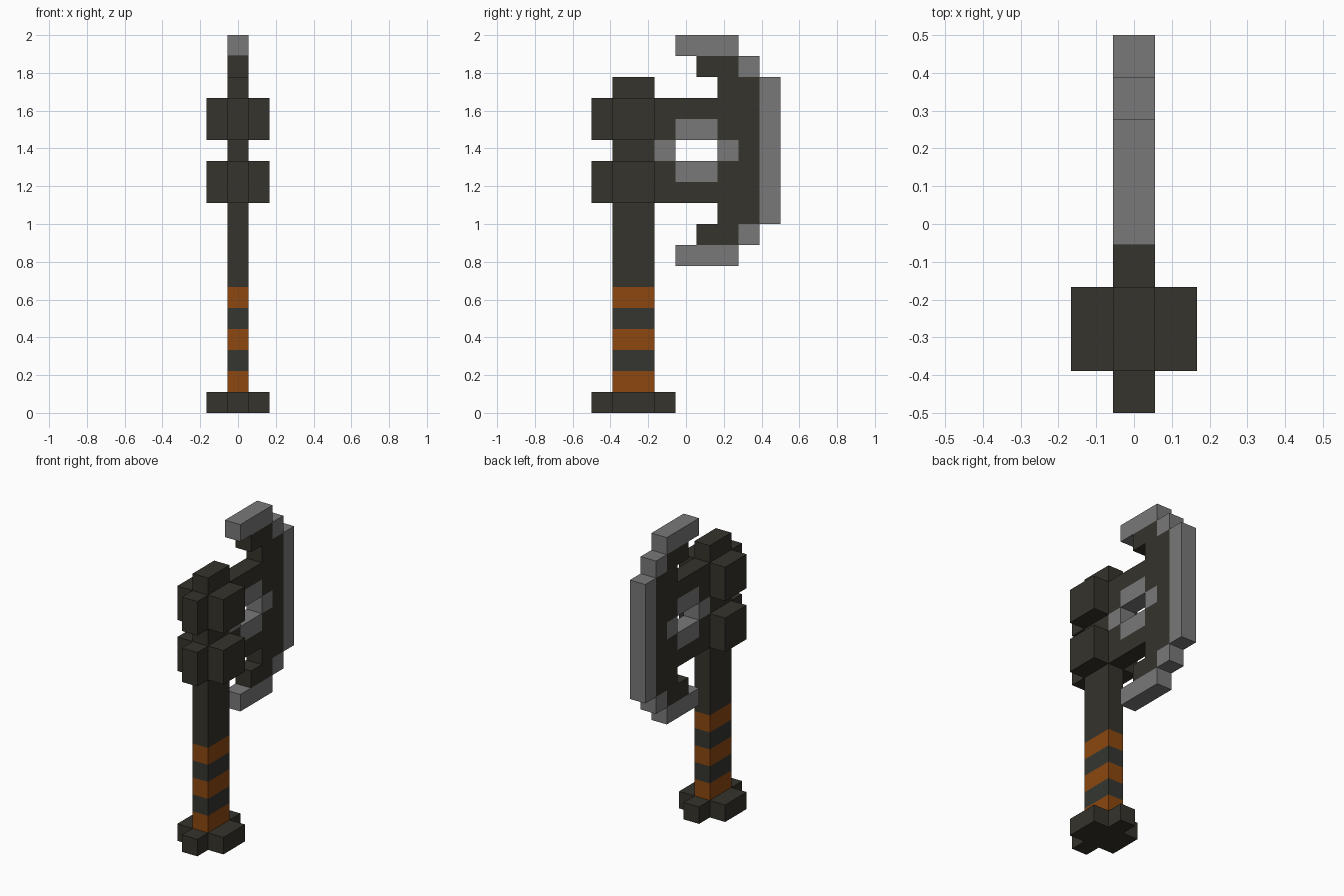
import bpy
import bmesh

cube = bpy.data.objects.get("Cube")
if cube:
    bpy.data.objects.remove(cube, do_unlink=True)

U = 1 / 9          # one block of the build grid
Y0 = -0.5          # front edge of the grid
W = U / 2          # half thickness of the axe


def material(name, rgb):
    m = bpy.data.materials.new(name)
    m.use_nodes = True
    color = (*rgb, 1)
    m.diffuse_color = color
    bsdf = next(n for n in m.node_tree.nodes if n.type == 'BSDF_PRINCIPLED')
    bsdf.inputs["Base Color"].default_value = color
    return m


dark = material("dark iron", (0.036, 0.033, 0.025))
wrap = material("dark wrap", (0.035, 0.037, 0.031))
orange = material("orange leather", (0.262, 0.064, 0.005))
steel = material("grey steel", (0.190, 0.190, 0.190))


def finish(bm, name, mats):
    bmesh.ops.recalc_face_normals(bm, faces=bm.faces[:])
    mesh = bpy.data.meshes.new(name)
    bm.to_mesh(mesh)
    bm.free()
    for m in mats:
        mesh.materials.append(m)
    obj = bpy.data.objects.new(name, mesh)
    bpy.context.collection.objects.link(obj)
    return obj


def prism(profile, z0, z1):
    """Extrude an (x, y) outline given in blocks from z0 to z1."""
    bm = bmesh.new()
    face = bm.faces.new([bm.verts.new((x * U, Y0 + y * U, z0 * U)) for x, y in profile])
    ext = bmesh.ops.extrude_face_region(bm, geom=[face])
    top = [v for v in ext["geom"] if isinstance(v, bmesh.types.BMVert)]
    bmesh.ops.translate(bm, verts=top, vec=(0, 0, (z1 - z0) * U))
    return bm


def mirrored(half):
    """Close a right-hand outline with its mirror image."""
    return half + [(-x, y) for x, y in reversed(half)]


# Handle: one shaft cut into bands, coloured by height
bm = prism(mirrored([(0.5, 1), (0.5, 3)]), 1, 16)
for z in range(2, 7):
    bmesh.ops.bisect_plane(bm, geom=bm.verts[:] + bm.edges[:] + bm.faces[:],
                           plane_co=(0, 0, z * U), plane_no=(0, 0, 1))
for f in bm.faces:
    band = int(f.calc_center_median().z / U)
    f.material_index = 0 if band >= 6 else (2 if band % 2 else 1)
finish(bm, "handle", [dark, wrap, orange])

# Pommel: cross-shaped foot
cross = [(0.5, 0), (0.5, 1), (1.5, 1), (1.5, 3), (0.5, 3), (0.5, 4)]
finish(prism(mirrored(cross), 0, 1), "pommel", [dark])

# Collars: lugs on the front and both sides of the shaft
lugs = [(0.5, 0), (0.5, 1), (1.5, 1), (1.5, 3)]
for name, z in (("lower_collar", 10), ("upper_collar", 13)):
    finish(prism(mirrored(lugs), z, z + 2), name, [dark])

# Axe head: block pattern, top row first (D dark iron, G grey steel)
upper = [".GGG..", "..DDG.", "...DDG", "DDDDDG", "DGGDDG"]
rows = upper + ["G..GDG"] + upper[::-1]
cells = {(3 + c, 17 - r): ch
         for r, row in enumerate(rows) for c, ch in enumerate(row) if ch != "."}

bm = bmesh.new()


def quad(points, ch):
    f = bm.faces.new([bm.verts.new((x, Y0 + y * U, z * U)) for x, y, z in points])
    f.material_index = "DG".index(ch)


for (y, z), ch in cells.items():
    corners = [(y, z), (y + 1, z), (y + 1, z + 1), (y, z + 1)]
    for x in (-W, W):
        quad([(x, a, b) for a, b in corners], ch)
    # rim walls only where there is no neighbouring block
    for i, step in enumerate([(0, -1), (1, 0), (0, 1), (-1, 0)]):
        if (y + step[0], z + step[1]) not in cells:
            a, b = corners[i], corners[(i + 1) % 4]
            quad([(-W, *a), (-W, *b), (W, *b), (W, *a)], ch)
bmesh.ops.remove_doubles(bm, verts=bm.verts[:], dist=0.0001)
bmesh.ops.recalc_face_normals(bm, faces=bm.faces[:])
bmesh.ops.dissolve_limit(bm, angle_limit=0.01, verts=bm.verts[:], edges=bm.edges[:],
                         delimit={'MATERIAL'})
finish(bm, "axe_head", [dark, steel])
